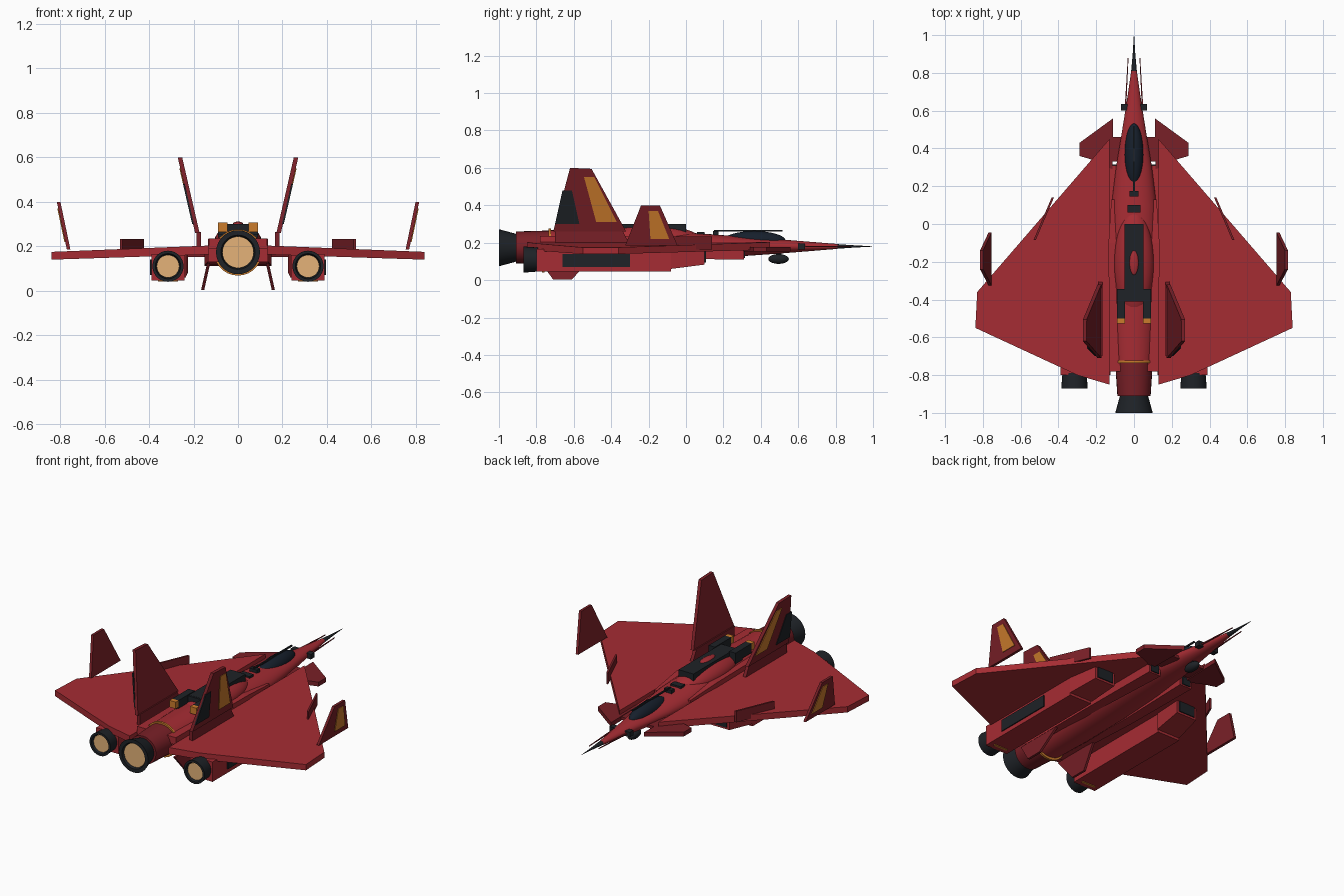
import bpy, bmesh, math
from mathutils import Vector

if "Cube" in bpy.data.objects:
    bpy.data.objects.remove(bpy.data.objects["Cube"])


def material(name, color):
    m = bpy.data.materials.new(name)
    m.diffuse_color = (*color, 1)
    m.use_nodes = True
    m.node_tree.nodes["Principled BSDF"].inputs["Base Color"].default_value = m.diffuse_color
    return m


RED = material("red", (0.38, 0.025, 0.033))
MAROON = material("maroon", (0.19, 0.014, 0.02))
DARK = material("dark", (0.013, 0.016, 0.02))
GLASS = material("glass", (0.008, 0.014, 0.025))
ORANGE = material("orange", (0.6, 0.2, 0.025))
GLOW = material("glow", (0.78, 0.45, 0.19))


def loft(name, rings, mat, mirror=False, smooth=False):
    """Skin a list of equally sized point rings and cap both ends."""
    n = len(rings[0])
    bm = bmesh.new()
    vs = [[bm.verts.new(p) for p in r] for r in rings]
    for a, b in zip(vs, vs[1:]):
        for i in range(n):
            j = (i + 1) % n
            bm.faces.new((a[i], a[j], b[j], b[i]))
    bm.faces.new(vs[0])
    bm.faces.new(vs[-1])
    bmesh.ops.recalc_face_normals(bm, faces=bm.faces)
    me = bpy.data.meshes.new(name)
    bm.to_mesh(me)
    bm.free()
    me.materials.append(mat)
    ob = bpy.data.objects.new(name, me)
    bpy.context.collection.objects.link(ob)
    if mirror:
        ob.modifiers.new("mirror", 'MIRROR')
    if smooth:
        bpy.ops.object.select_all(action='DESELECT')
        ob.select_set(True)
        bpy.context.view_layer.objects.active = ob
        bpy.ops.object.shade_smooth_by_angle(angle=math.radians(35))
    return ob


def rect(y, x0, x1, z0, z1):
    return [(x0, y, z0), (x1, y, z0), (x1, y, z1), (x0, y, z1)]


def box(name, x0, x1, y0, y1, z0, z1, mat, mirror=False):
    return loft(name, [rect(y0, x0, x1, z0, z1), rect(y1, x0, x1, z0, z1)], mat, mirror)


def tube(name, stations, mat, x=0.0, mirror=False, n=28):
    """Stations are (y, half width, centre z, half height)."""
    rings = [[(x + w * math.cos(2 * math.pi * i / n), y, z + h * math.sin(2 * math.pi * i / n))
              for i in range(n)] for y, w, z, h in stations]
    return loft(name, rings, mat, mirror, True)


def ellipsoid(name, loc, size, mat, mirror=False):
    x, y, z = loc
    w, l, h = size
    angles = [-math.pi / 2 + 0.03 + (math.pi - 0.06) * i / 16 for i in range(17)]
    return tube(name, [(y + l * math.sin(a), w * math.cos(a), z, h * math.cos(a)) for a in angles],
                mat, x, mirror)


def fin(name, outline, x0, z0, lean, thick, mat, offset=0.0):
    """Mirrored leaning slab from a (y, z) outline."""
    rings = [[(x0 + (z - z0) * lean + offset + s * thick / 2, y, z) for y, z in outline]
             for s in (-1, 1)]
    return loft(name, rings, mat, True)


def slab(name, outline, top, bottom, mat):
    """Mirrored horizontal plate; top and bottom give z for a given x."""
    return loft(name, [[(x, y, f(x)) for x, y in outline] for f in (bottom, top)], mat, True)


# Fuselage and nose
tube("fuselage", [(-0.73, 0.105, 0.175, 0.092), (-0.5, 0.118, 0.175, 0.09), (-0.2, 0.125, 0.18, 0.085),
                  (0.1, 0.12, 0.18, 0.068), (0.3, 0.095, 0.18, 0.052), (0.5, 0.062, 0.18, 0.038),
                  (0.65, 0.038, 0.18, 0.026), (0.81, 0.015, 0.18, 0.013)], RED)
tube("engine_section", [(-0.91, 0.088, 0.175, 0.085), (-0.73, 0.1, 0.175, 0.09)], MAROON)
tube("engine_ring", [(-0.735, 0.107, 0.172, 0.104), (-0.722, 0.107, 0.172, 0.104)], ORANGE)
tube("nose_cone", [(0.8, 0.016, 0.18, 0.013), (0.9, 0.007, 0.18, 0.006), (1.0, 0.0008, 0.18, 0.0008)], DARK)


# Nozzles with recessed glowing discs
def nozzle(name, x, z, y0, y1, r0, r1, inner, mirror):
    tube(name, [(y1, r1, z, r1), (y0, r0, z, r0), (y0, inner + 0.006, z, inner + 0.006),
                (y0 + 0.025, inner, z, inner)], DARK, x, mirror)
    tube(name + "_glow", [(y0 + 0.012, inner, z, inner), (y0 + 0.027, inner, z, inner)], GLOW, x, mirror)


nozzle("main_nozzle", 0, 0.173, -1.0, -0.9, 0.099, 0.072, 0.071, False)
nozzle("side_nozzle", 0.315, 0.11, -0.87, -0.79, 0.07, 0.064, 0.051, True)

# Main delta wing
slab("wing", [(0.13, 0.45), (0.83, -0.36), (0.84, -0.55), (0.3, -0.8), (0.13, -0.85)],
     lambda x: 0.203 - 0.04 * (x - 0.13), lambda x: 0.163 - 0.033 * (x - 0.13), RED)

# Canards
slab("canard", [(0.11, 0.56), (0.115, 0.29), (0.22, 0.34), (0.288, 0.36), (0.288, 0.43)],
     lambda x: 0.178, lambda x: 0.152, MAROON)
box("canard_mount", 0.06, 0.12, 0.33, 0.46, 0.157, 0.175, MAROON, True)

# Body side ducts and their intakes
loft("body_duct", [rect(-0.77, 0.08, 0.135, 0.13, 0.2), rect(-0.2, 0.09, 0.15, 0.115, 0.2),
                   rect(0.31, 0.07, 0.15, 0.11, 0.175)], RED, True)
box("body_intake", 0.085, 0.14, 0.305, 0.316, 0.118, 0.165, DARK, True)
loft("wing_root_fairing", [rect(-0.78, 0.07, 0.13, 0.19, 0.235), rect(-0.1, 0.07, 0.135, 0.19, 0.232),
                           rect(0.13, 0.07, 0.12, 0.19, 0.21)], RED, True)

# Underwing nacelles
box("nacelle", 0.24, 0.39, -0.8, -0.08, 0.045, 0.165, RED, True)
loft("nacelle_front", [rect(-0.08, 0.235, 0.39, 0.06, 0.17), rect(0.1, 0.225, 0.36, 0.083, 0.17)], RED, True)
box("nacelle_intake", 0.24, 0.345, 0.095, 0.106, 0.095, 0.158, DARK, True)
box("nacelle_panel", 0.385, 0.396, -0.66, -0.3, 0.07, 0.14, DARK, True)
box("nacelle_stripe", 0.27, 0.36, -0.77, -0.757, 0.041, 0.05, ORANGE, True)

# Tail fins with outer panels
fin("tail_fin", [(-0.71, 0.26), (-0.62, 0.6), (-0.505, 0.595), (-0.32, 0.26)], 0.183, 0.26, 0.23, 0.02, MAROON)
fin("tail_fin_orange_panel", [(-0.545, 0.55), (-0.49, 0.55), (-0.37, 0.31), (-0.48, 0.31)],
    0.183, 0.26, 0.23, 0.008, ORANGE, 0.01)
fin("tail_fin_dark_panel", [(-0.7, 0.3), (-0.66, 0.48), (-0.61, 0.48), (-0.57, 0.3)],
    0.183, 0.26, 0.23, 0.008, DARK, 0.01)
fin("tail_fin_root", [(-0.7, 0.19), (-0.7, 0.265), (-0.34, 0.265), (-0.3, 0.19)], 0.177, 0.23, 0.0, 0.02, MAROON)

# Wing tip fins with outer panels
fin("tip_fin", [(-0.325, 0.185), (-0.24, 0.4), (-0.14, 0.4), (-0.045, 0.185)], 0.762, 0.185, 0.21, 0.016, MAROON)
fin("tip_fin_panel", [(-0.2, 0.37), (-0.15, 0.37), (-0.09, 0.22), (-0.19, 0.22)],
    0.762, 0.185, 0.21, 0.008, ORANGE, 0.008)

# Ventral fins
fin("ventral_fin", [(-0.8, 0.125), (-0.71, 0.003), (-0.61, 0.003), (-0.5, 0.125)], 0.132, 0.125, -0.22, 0.014, MAROON)

# Leading edge fences, set along the sweep
loft("wing_fence", [[(x + d, y, z) for d, z in ((-0.006, 0.165), (0.006, 0.165), (0.006, 0.233), (-0.006, 0.233))]
                    for x, y in ((0.526, -0.085), (0.43, 0.14))], MAROON, True)

# Canopy and spine details
ellipsoid("canopy", (0, 0.365, 0.21), (0.05, 0.168, 0.052), GLASS)
box("canopy_rail", -0.004, 0.004, 0.15, 0.515, 0.259, 0.268, DARK)
box("spine_block_front", -0.025, 0.025, 0.145, 0.175, 0.22, 0.262, DARK)
box("spine_block_rear", -0.035, 0.035, 0.06, 0.1, 0.22, 0.258, DARK)

# Dorsal hump and equipment pack
ellipsoid("dorsal_hump", (0, -0.21, 0.225), (0.105, 0.28, 0.07), RED)
box("dorsal_pack", -0.05, 0.05, -0.4, 0.0, 0.23, 0.301, DARK)
box("pack_crosspiece", -0.09, 0.09, -0.41, -0.345, 0.24, 0.3, DARK)
box("pack_arm", 0.048, 0.09, -0.5, -0.345, 0.25, 0.306, DARK, True)
box("pack_arm_tip", 0.048, 0.09, -0.527, -0.5, 0.265, 0.306, ORANGE, True)
ellipsoid("pack_jewel", (0, -0.205, 0.299), (0.024, 0.065, 0.012), RED)

# Nose probes and sensors
loft("nose_probe", [rect(0.6, 0.042, 0.05, 0.176, 0.184), rect(0.88, 0.029, 0.033, 0.178, 0.182)], MAROON, True)
box("probe_mount", 0.03, 0.068, 0.6, 0.635, 0.165, 0.195, DARK, True)
ellipsoid("chin_sensor", (0, 0.495, 0.113), (0.027, 0.055, 0.026), DARK)
box("chin_sensor_stem", -0.008, 0.008, 0.48, 0.51, 0.12, 0.16, DARK)
